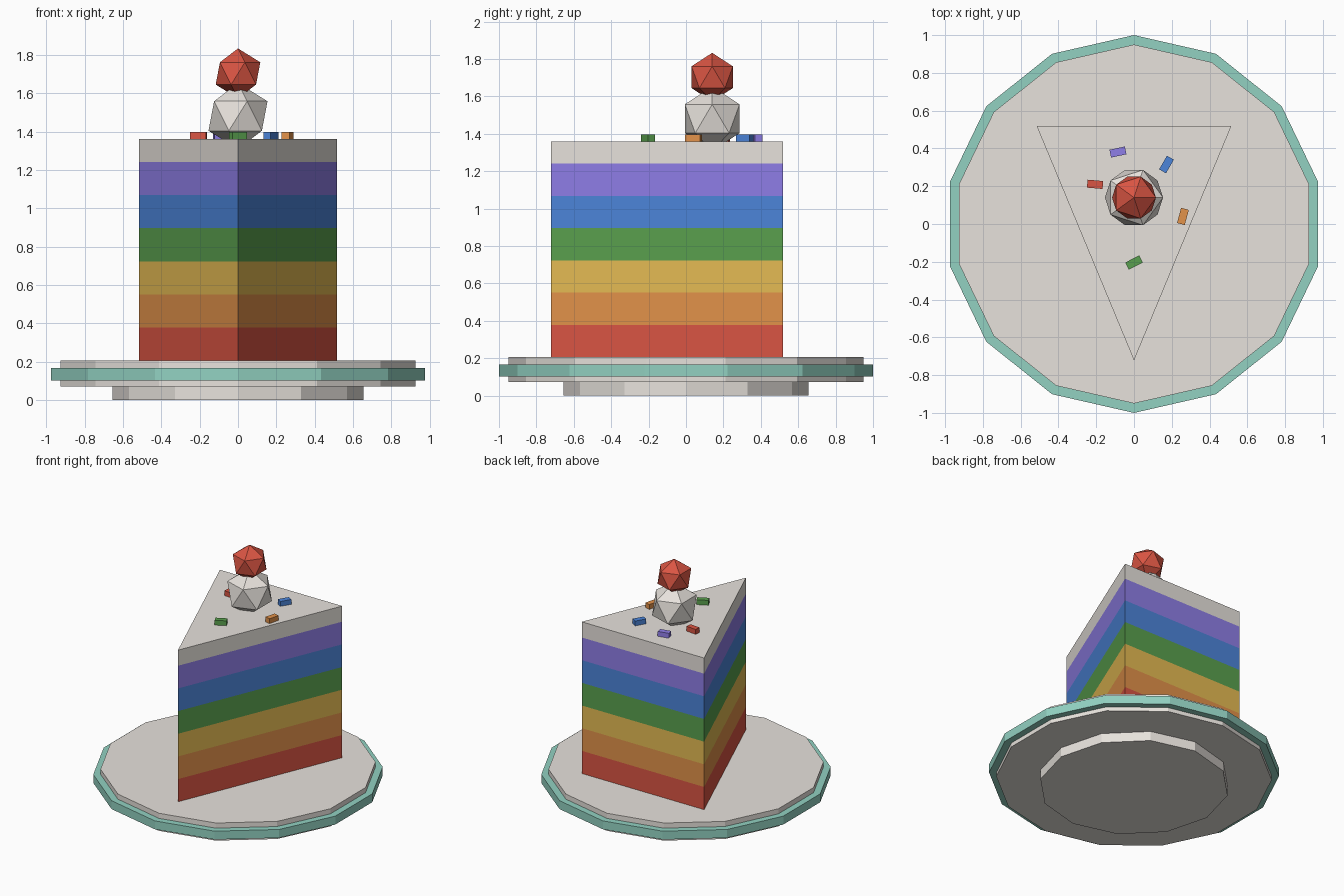
import bpy, bmesh, math

if "Cube" in bpy.data.objects:
    bpy.data.objects.remove(bpy.data.objects["Cube"])

def srgb(r, g, b):
    f = lambda c: c / 12.92 if c <= 0.04045 else ((c + 0.055) / 1.055) ** 2.4
    return (f(r / 255), f(g / 255), f(b / 255), 1)

COLOURS = {
    "red": (218, 85, 67), "orange": (226, 146, 74), "yellow": (229, 187, 83),
    "green": (90, 160, 78), "blue": (76, 133, 218), "purple": (143, 126, 231),
    "cream": (231, 226, 220), "teal": (146, 209, 193),
}
MATS = {}
for name, rgb in COLOURS.items():
    MATS[name] = bpy.data.materials.new(name)
    MATS[name].diffuse_color = srgb(*rgb)

def finish(name, *colours):
    ob = bpy.context.object
    ob.name = ob.data.name = name
    for c in colours:
        ob.data.materials.append(MATS[c])
    return ob

def disc(name, colour, sides, radius, z0, z1):
    bpy.ops.mesh.primitive_cylinder_add(vertices=sides, radius=radius, depth=z1 - z0,
                                        location=(0, 0, (z0 + z1) / 2))
    return finish(name, colour)

def ball(name, colour, radius, z):
    bpy.ops.mesh.primitive_ico_sphere_add(subdivisions=1, radius=radius, location=(0, 0.14, z))
    return finish(name, colour)

# plate: foot, dish and coloured rim
disc("plate_foot", "cream", 12, 0.655, 0, 0.072)
disc("plate_dish", "cream", 14, 0.95, 0.072, 0.206)
disc("plate_rim", "teal", 14, 1.0, 0.103, 0.167)

# cake wedge: stacked triangle sections, one colour per layer, icing on top
LAYERS = ["red", "orange", "yellow", "green", "blue", "purple", "cream"]
BASE, STEP, TOP = 0.206, 0.1725, 1.36
heights = [BASE + STEP * i for i in range(7)] + [TOP]
outline = [(0, -0.722), (0.515, 0.518), (-0.515, 0.518)]
bm = bmesh.new()
rings = [[bm.verts.new((x, y, z)) for x, y in outline] for z in heights]
bm.faces.new(rings[0][::-1])
for lo, hi in zip(rings, rings[1:]):
    for i in range(3):
        j = (i + 1) % 3
        bm.faces.new((lo[i], lo[j], hi[j], hi[i]))
bm.faces.new(rings[-1])
for f in bm.faces:
    z = f.calc_center_median().z
    f.material_index = min(6, int((z - BASE) / STEP))
mesh = bpy.data.meshes.new("cake_wedge")
bm.to_mesh(mesh)
bm.free()
cake = bpy.data.objects.new("cake_wedge", mesh)
bpy.context.collection.objects.link(cake)
for c in LAYERS:
    mesh.materials.append(MATS[c])

# cream dollop and cherry
ball("cream_dollop", "cream", 0.172, 1.481)
ball("cherry", "red", 0.13, 1.703)

# sprinkles: colour, x, y, turn in degrees
for colour, x, y, turn in [("purple", -0.085, 0.381, 12), ("blue", 0.172, 0.315, 60),
                           ("red", -0.206, 0.21, -5), ("orange", 0.259, 0.04, 75),
                           ("green", 0, -0.204, 27)]:
    bpy.ops.mesh.primitive_cube_add(size=1, location=(x, y, 1.3775),
                                    rotation=(0, 0, math.radians(turn)))
    sprinkle = finish("sprinkle_" + colour, colour)
    sprinkle.scale = (0.083, 0.042, 0.039)

for m in bpy.data.materials:
    if m.users and not m.is_grease_pencil:
        m.use_nodes = True
        m.node_tree.nodes["Principled BSDF"].inputs["Base Color"].default_value = m.diffuse_color
